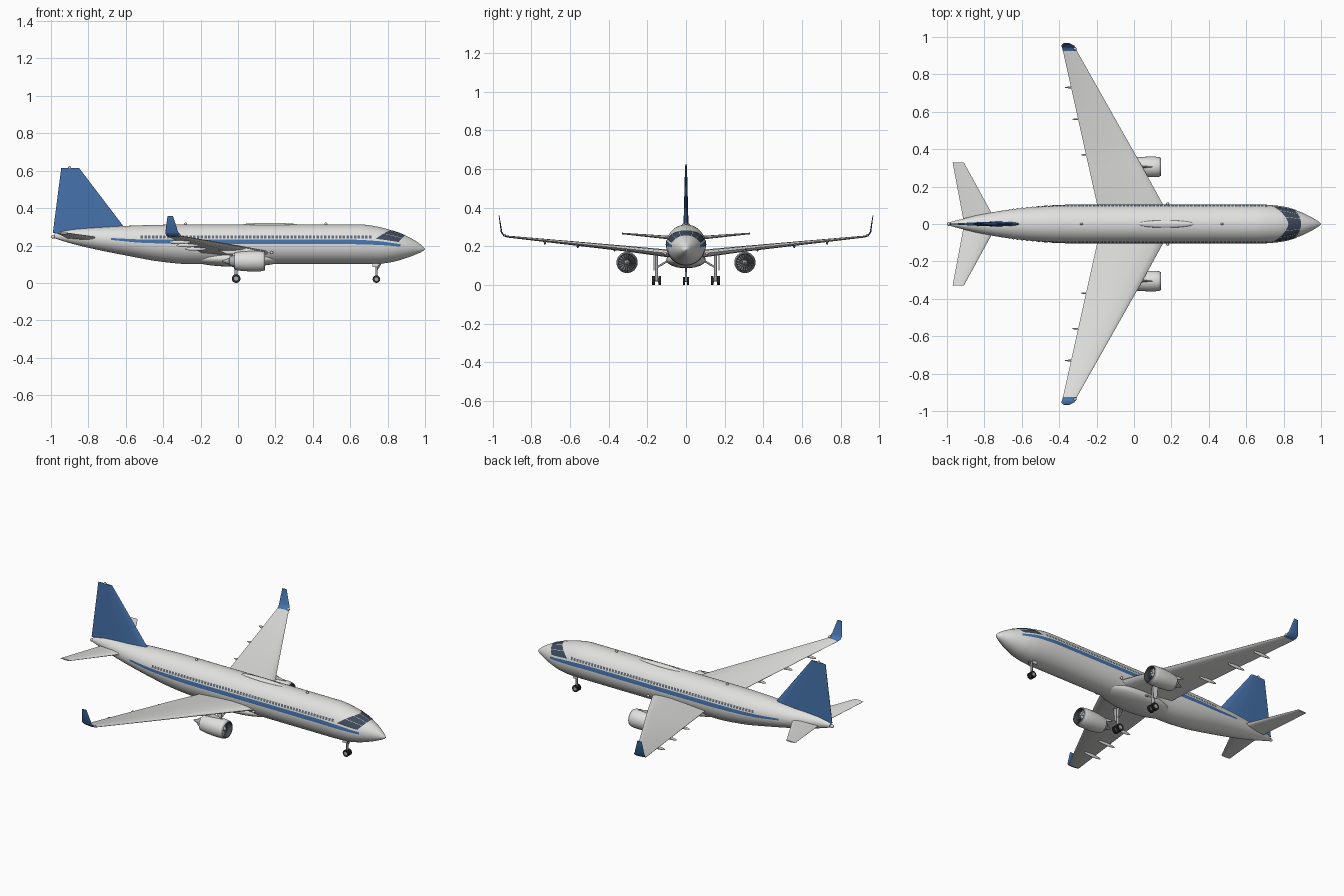
import bpy, bmesh, math
from mathutils import Matrix, Vector

cube = bpy.data.objects.get("Cube")
if cube:
    bpy.data.objects.remove(cube, do_unlink=True)


def material(name, r, g, b):
    m = bpy.data.materials.new(name)
    m.use_nodes = True
    m.diffuse_color = (r, g, b, 1)
    m.node_tree.nodes["Principled BSDF"].inputs["Base Color"].default_value = (r, g, b, 1)
    return m


PAINT = material("light grey paint", 0.75, 0.75, 0.74)
BLUE = material("blue paint", 0.06, 0.17, 0.41)
GLASS = material("dark cockpit glass", 0.05, 0.07, 0.11)
PANE = material("cabin window grey", 0.12, 0.14, 0.17)
METAL = material("grey metal", 0.4, 0.41, 0.43)
DARK = material("dark fan grey", 0.06, 0.07, 0.08)
TYRE = material("black rubber", 0.02, 0.02, 0.02)
LAMP = material("pale lamp", 0.85, 0.75, 0.68)


def finish(name, bm, *mats, recalc=True):
    if recalc:
        bmesh.ops.recalc_face_normals(bm, faces=bm.faces)
    me = bpy.data.meshes.new(name)
    bm.to_mesh(me)
    bm.free()
    for m in mats:
        me.materials.append(m)
    me.shade_smooth()
    me.set_sharp_from_angle(angle=math.radians(35))
    ob = bpy.data.objects.new(name, me)
    bpy.context.collection.objects.link(ob)
    return ob


def loft(name, rings, *mats, rule=None):
    """Skin closed rings of points and cap both ends."""
    bm = bmesh.new()
    rows = [[bm.verts.new(p) for p in ring] for ring in rings]
    n = len(rows[0])
    for a, b in zip(rows, rows[1:]):
        for i in range(n):
            bm.faces.new((a[i], a[(i + 1) % n], b[(i + 1) % n], b[i]))
    bm.faces.new(rows[0])
    bm.faces.new(rows[-1])
    if rule:
        for f in bm.faces:
            f.material_index = rule(f.calc_center_median())
    return finish(name, bm, *mats)


def plates(name, mat, quads):
    """Thin painted quads lying on the fuselage, turned outward."""
    bm = bmesh.new()
    for q in quads:
        f = bm.faces.new([bm.verts.new(p) for p in q])
        f.normal_update()
        c = f.calc_center_median()
        if f.normal.dot(Vector((0, c.y, c.z - 0.2))) < 0:
            f.normal_flip()
    bmesh.ops.remove_doubles(bm, verts=bm.verts, dist=1e-5)
    return finish(name, bm, mat, recalc=False)


def ellipsoid(name, mat, centre, radii, seg=24):
    bm = bmesh.new()
    bmesh.ops.create_uvsphere(bm, u_segments=seg, v_segments=seg // 2, radius=1,
                              matrix=Matrix.Translation(centre) @ Matrix.Diagonal((*radii, 1)))
    return finish(name, bm, mat)


def rod(name, mat, a, b, r, r2=None, seg=20):
    a, b = Vector(a), Vector(b)
    turn = (b - a).to_track_quat('Z', 'Y').to_matrix().to_4x4()
    bm = bmesh.new()
    bmesh.ops.create_cone(bm, cap_ends=True, segments=seg, radius1=r, radius2=r if r2 is None else r2,
                          depth=(b - a).length, matrix=Matrix.Translation((a + b) / 2) @ turn)
    return finish(name, bm, mat)


def turned(name, centre, profile, *mats, rule=None, seg=40):
    """Revolve (x, radius) points about a fore-aft axis."""
    cx, cy, cz = centre
    return loft(name, [[(cx + x, cy + r * math.cos(k * math.tau / seg), cz + r * math.sin(k * math.tau / seg))
                        for k in range(seg)] for x, r in profile], *mats, rule=rule)


# Fuselage shape: x, top, bottom, half width
STATIONS = [(-0.98, .264, .238, .011), (-0.9, .284, .213, .032), (-0.8, .294, .188, .055),
            (-0.6, .305, .147, .085), (-0.4, .311, .112, .1), (-0.25, .312, .1, .103),
            (0.66, .312, .1, .103), (0.75, .3, .102, .098), (0.82, .281, .111, .087),
            (0.9, .251, .133, .06), (0.96, .218, .156, .03), (0.99, .193, .171, .011), (1.0, .182, .18, .001)]


def smooth(x, keys, col):
    """Monotone cubic interpolation through one column of keys."""
    i = max(k for k in range(len(keys) - 1) if keys[k][0] <= x or k == 0)
    slope = [(q[col] - p[col]) / (q[0] - p[0]) for p, q in zip(keys, keys[1:])]

    def tangent(k):
        if k == 0 or k == len(slope):
            return slope[max(k - 1, 0)]
        a, b = slope[k - 1], slope[k]
        return 2 * a * b / (a + b) if a * b > 0 else 0
    h = keys[i + 1][0] - keys[i][0]
    t = (x - keys[i][0]) / h
    return (keys[i][col] * (2 * t**3 - 3 * t**2 + 1) + keys[i + 1][col] * (3 * t**2 - 2 * t**3)
            + h * tangent(i) * (t**3 - 2 * t**2 + t) + h * tangent(i + 1) * (t**3 - t**2))


def skin(x, a, off=0.0):
    top, bot, w = (smooth(x, STATIONS, c) for c in (1, 2, 3))
    return Vector((x, (w + off) * math.sin(a), (top + bot) / 2 + ((top - bot) / 2 + off) * math.cos(a)))


def side_point(x, z, s, off=0.002):
    top, bot = smooth(x, STATIONS, 1), smooth(x, STATIONS, 2)
    return skin(x, s * math.acos(max(-1, min(1, (2 * z - top - bot) / (top - bot)))), off)


xs = [-0.98 + 1.64 * i / 40 for i in range(40)] + [0.66 + 0.34 * i / 30 for i in range(31)]
loft("fuselage", [[skin(x, k * math.tau / 48) for k in range(48)] for x in xs], PAINT)

# Side stripes and cabin windows
STRIPE = [(-0.68, .235, .005), (-0.5, .223, .009), (-0.2, .219, .012), (0.6, .219, .012), (0.75, .213, .01), (0.87, .2, .006)]
stripe, panes = [], []
for s in (-1, 1):
    for i in range(60):
        x0, x1 = (-0.68 + 1.55 * (i + d) / 60 for d in (0, 1))
        for v0, v1 in ((-1, 0), (0, 1)):
            stripe.append([side_point(x, smooth(x, STRIPE, 1) + v * smooth(x, STRIPE, 2), s)
                           for x, v in ((x0, v0), (x1, v0), (x1, v1), (x0, v1))])
    for i in range(62):
        x = -0.52 + 0.02 * i
        panes.append([side_point(x + dx, z, s) for dx, z in ((0, .237), (.013, .237), (.013, .252), (0, .252))])
plates("side_stripes", BLUE, stripe)
plates("cabin_windows", PANE, panes)

# Wrap-around cockpit glazing in six panes
glazing = []
for p in range(6):
    for i in range(5):
        for j in range(6):
            quad = []
            for di, dj in ((0, 0), (1, 0), (1, 1), (0, 1)):
                u = (p + 0.03 + 0.94 * (i + di) / 5) / 3 - 1
                back, front = 0.825 - 0.09 * abs(u) ** 1.6, 0.893 - 0.035 * u * u
                quad.append(skin(back + (front - back) * (j + dj) / 6, 1.25 * u, 0.002))
            glazing.append(quad)
plates("cockpit_windows", GLASS, glazing)

# Belly fairing, roof dome, roof aerials and tail lamp
ellipsoid("belly_fairing", PAINT, (0, 0, .13), (.255, .102, .044), 40)
ellipsoid("roof_dome", PAINT, (.17, 0, .311), (.15, .02, .01))
for x in (-.28, .47):
    ellipsoid("roof_beacon", LAMP, (x, 0, .315), (.008, .006, .008), 12)
ellipsoid("tail_lamp", LAMP, (-.988, 0, .247), (.012, .01, .01), 12)
ellipsoid("fin_lamp", LAMP, (-.9, 0, .617), (.008, .006, .008), 12)

# Lifting surfaces: chord fraction and half thickness fraction
UPPER = [(0, 0), (.03, .22), (.12, .4), (.35, .5), (.65, .33), (1, .04)]
FOIL = UPPER + [(c, -h) for c, h in reversed(UPPER[1:])]


def foil(lead, trail, y, z, thick, lean=0.0):
    """Section ring; lean 0 has its thickness upward, 90 degrees sideways."""
    n = Vector((0, -math.sin(lean), math.cos(lean))) * thick
    return [Vector((lead + (trail - lead) * c, y, z)) + n * h for c, h in FOIL]


def flip(rings, s):
    return [[(p.x, s * p.y, p.z) for p in ring] for ring in rings]


wing = [foil(.185, -.185, .05, .158, .042), foil(.045, -.242, .305, .187, .03),
        foil(-.305, -.38, .925, .25, .01), foil(-.31, -.385, .942, .256, .009, .5),
        foil(-.32, -.388, .954, .272, .008, 1.2), foil(-.348, -.377, .967, .358, .004, 1.45)]
tailplane = [foil(-.735, -.91, .01, .238, .022), foil(-.91, -.97, .33, .266, .008)]
loft("fin", [foil(-.585, -.99, 0, .267, .028, math.pi / 2), foil(-.85, -.945, 0, .615, .01, math.pi / 2)], BLUE)

FAN = [(-.02, .046), (.02, .052), (.07, .055), (.115, .055), (.135, .052), (.144, .048),
       (.144, .045), (.135, .043), (.11, .043)]
for s, side in ((1, "left"), (-1, "right")):
    loft(side + "_wing", flip(wing, s), PAINT, BLUE, rule=lambda c: int(abs(c.y) > .93))
    loft(side + "_tailplane", flip(tailplane, s), PAINT)
    ellipsoid(side + "_wingtip_lamp", LAMP, (-.315, s * .937, .257), (.009, .007, .007), 12)
    ellipsoid(side + "_wing_root_lamp", LAMP, (.18, s * .108, .162), (.009, .008, .008), 12)
    for y in (.37, .56, .73):
        ellipsoid(side + "_flap_fairing", PAINT, (-.225 - .24 * (y - .37), s * y, .182 + .1 * (y - .37)),
                  (.06, .006, .01), 16)

    # Engine: cowl, fan, spinner, exhaust and pylon
    hub = Vector((0, s * .305, .116))
    turned(side + "_engine_cowl", hub, FAN, PAINT, METAL, DARK,
           rule=lambda c: 2 if c.x < -.015 or (c.x > .109 and (c - hub).yz.length < .044) else int(c.x > .13))
    bm = bmesh.new()
    for k in range(18):
        a = k * math.tau / 18
        blade = [hub + Vector((x, r * math.cos(a + t), r * math.sin(a + t)))
                 for x, r, t in ((.114, .012, 0), (.112, .043, 0), (.12, .043, .2), (.12, .012, .2))]
        bm.faces.new([bm.verts.new(p) for p in blade])
    finish(side + "_fan_blades", bm, METAL, recalc=False)
    turned(side + "_spinner", hub, [(.11, .014), (.125, .01), (.135, .002)], METAL, seg=20)
    turned(side + "_exhaust", hub, [(-.015, .034), (-.045, .024), (-.048, .018), (-.085, .003)], METAL, seg=28)
    loft(side + "_pylon", [[(x, hub.y + d * .007, z) for x, z, d in
                            ((front, z, 0), (.04, z, 1), (back, z, 0), (.04, z, -1))]
                           for front, back, z in ((.12, -.06, .155), (.11, -.1, .172), (.04, -.12, .188))], PAINT)


def wheel(name, x, y, r, width):
    rod(name, TYRE, (x, y - width / 2, r), (x, y + width / 2, r), r, seg=28)
    rod(name + "_hub", METAL, (x, y - width * .55, r), (x, y + width * .55, r), r * .5)


# Main landing gear
for s, side in ((1, "left"), (-1, "right")):
    y = s * .152
    rod(side + "_main_leg", METAL, (-.01, y, .023), (-.01, y, .17), .008)
    rod(side + "_main_brace", METAL, (-.01, y, .09), (0, s * .085, .13), .005)
    rod(side + "_main_axle", METAL, (-.01, y - .016, .023), (-.01, y + .016, .023), .005)
    loft(side + "_main_door", [[(-.01 + w * d, s * .168 + t, z) for d, t in ((-1, 0), (1, 0), (1, .004), (-1, .004))]
                               for w, z in ((.012, .075), (.02, .16))], PAINT)
    for d in (-1, 1):
        wheel(side + "_main_wheel", -.01, y + d * .016, .023, .014)
        wheel("nose_wheel", .74, s * .011, .02, .01) if d == 1 else None

# Nose landing gear
rod("nose_leg", METAL, (.74, 0, .02), (.74, 0, .112), .006)
rod("nose_axle", METAL, (.74, -.011, .02), (.74, .011, .02), .004)
rod("nose_brace", METAL, (.74, 0, .065), (.765, 0, .108), .004)
for s in (-1, 1):
    loft("nose_door", [[(.735 + d, s * .018 + t, z) for d, t in ((-.015, 0), (.015, 0), (.015, .003), (-.015, .003))]
                       for z in (.085, .11)], PAINT)
